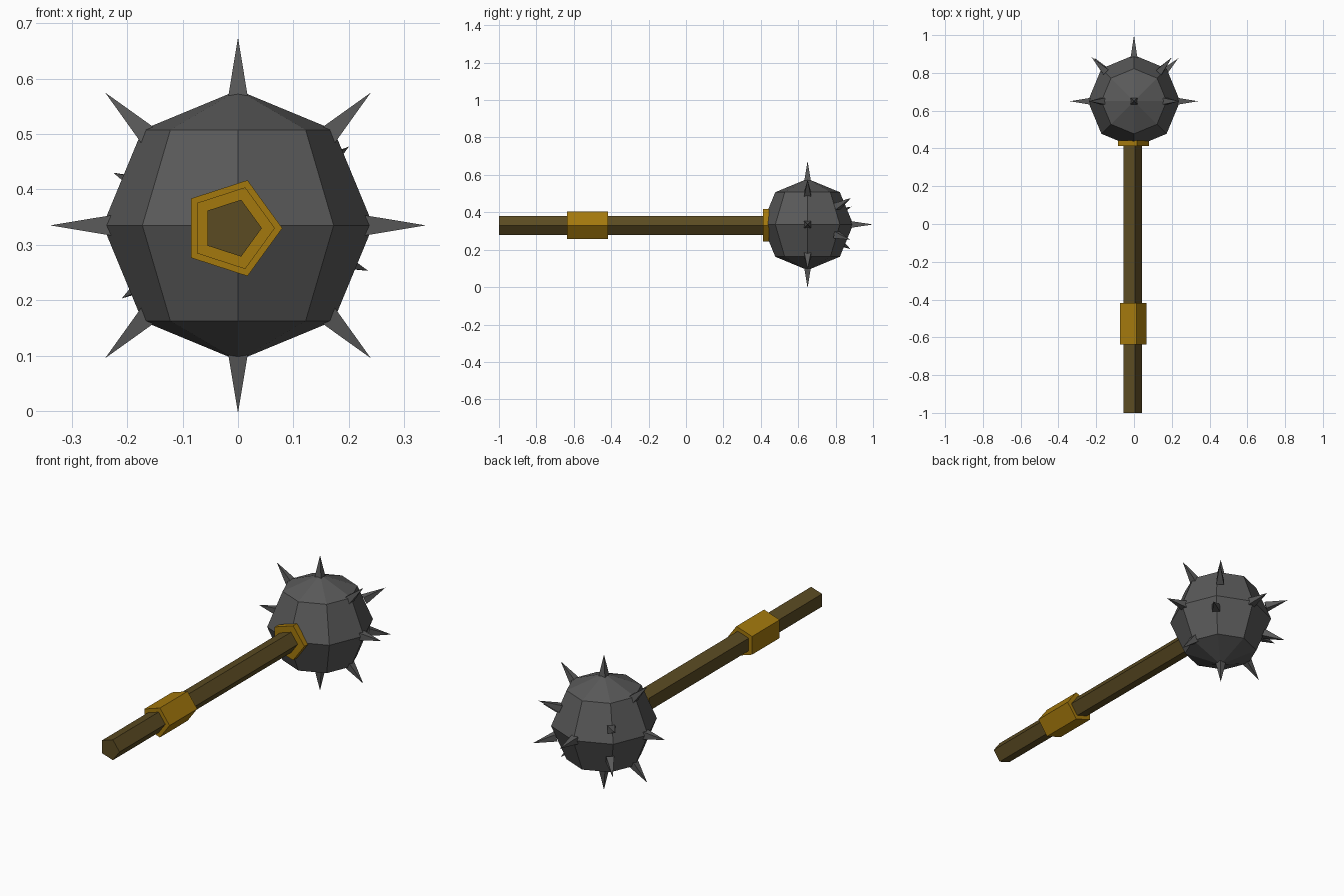
import bpy
import math
from mathutils import Vector

if "Cube" in bpy.data.objects:
    bpy.data.objects.remove(bpy.data.objects["Cube"], do_unlink=True)


def make_material(name, color):
    mat = bpy.data.materials.new(name)
    mat.use_nodes = True
    mat.diffuse_color = (*color, 1)
    mat.node_tree.nodes["Principled BSDF"].inputs["Base Color"].default_value = (*color, 1)
    return mat


iron = make_material("dark iron", (0.1, 0.1, 0.1))
wood = make_material("brown wood", (0.105, 0.07, 0.016))
brass = make_material("dull brass", (0.37, 0.19, 0.004))


def finish(name, mat):
    obj = bpy.context.object
    obj.name = obj.data.name = name
    obj.data.materials.append(mat)
    return obj


def five_sided_bar(name, radius, y0, y1, mat):
    """Pentagonal prism along y with one corner towards +x."""
    bpy.ops.mesh.primitive_cylinder_add(
        vertices=5, radius=radius, depth=y1 - y0,
        location=(-0.011, (y0 + y1) / 2, 0.33))
    obj = finish(name, mat)
    # Turn the corner from +y to +x, then lay the prism along y
    for v in obj.data.vertices:
        x, y, z = v.co
        v.co = (y, z, x)
    return obj


# Shaft, grip sleeve and collar
five_sided_bar("shaft", 0.054, -1.0, 0.47, wood)
five_sided_bar("grip_sleeve", 0.0775, -0.637, -0.418, brass)
five_sided_bar("collar", 0.091, 0.412, 0.443, brass)

# Faceted head
centre = Vector((0, 0.65, 0.335))
bpy.ops.mesh.primitive_uv_sphere_add(segments=8, ring_count=4, radius=0.244, location=centre)
finish("head", iron)

# Spikes: eight around the head, one at the back, four on the back corners
tips = [Vector((0.339 * math.cos(a), 0, 0.339 * math.sin(a)))
        for a in (i * math.pi / 4 for i in range(8))]
tips += [Vector(t) for t in (
    (0, 0.35, 0),
    (-0.225, 0.234, 0.095), (0.2, 0.232, 0.142),
    (0.235, 0.228, -0.082), (-0.21, 0.23, -0.132))]

for tip in tips:
    base = 0.228
    axis = tip.normalized()
    height = tip.length - base
    bpy.ops.mesh.primitive_cone_add(
        vertices=4, radius1=0.026, radius2=0, depth=height,
        location=centre + axis * (base + height / 2))
    spike = finish("spike", iron)
    # Square the base to the axes before aiming the spike
    c = math.sqrt(0.5)
    for v in spike.data.vertices:
        x, y, z = v.co
        v.co = (c * (x - y), c * (x + y), z)
    spike.rotation_euler = axis.to_track_quat("Z", "Y").to_euler()
